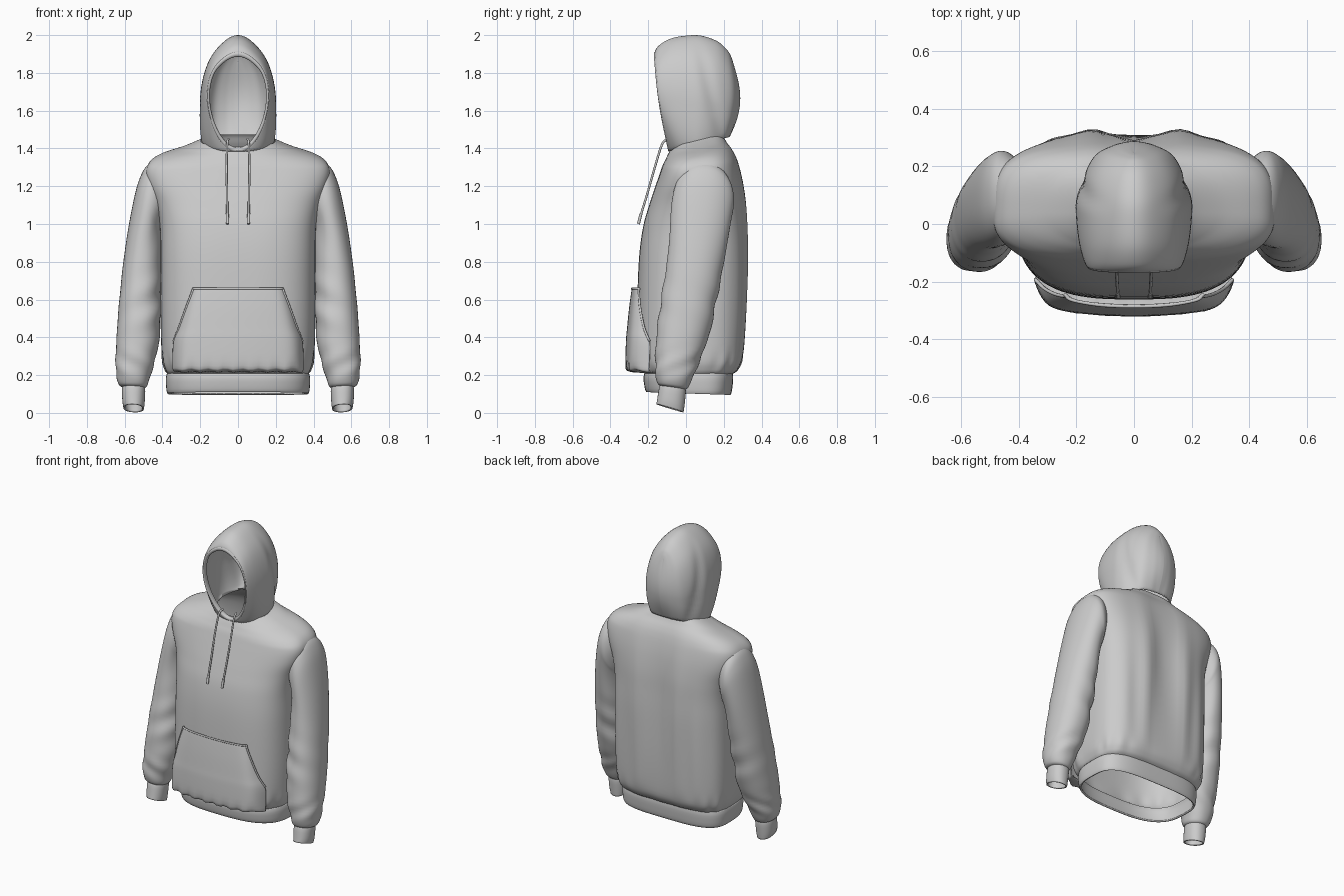
import bpy, bmesh, math
from mathutils import Vector

if "Cube" in bpy.data.objects:
    bpy.data.objects.remove(bpy.data.objects["Cube"])

def catmull(rows, steps):
    """Smoothly interpolate a list of number tuples."""
    out = []
    for i in range(len(rows) - 1):
        p0, p1 = rows[max(i - 1, 0)], rows[i]
        p2, p3 = rows[i + 1], rows[min(i + 2, len(rows) - 1)]
        for s in range(steps):
            t = s / steps
            out.append([0.5 * (2*b + (c - a)*t + (2*a - 5*b + 4*c - d)*t*t + (3*b - a - 3*c + d)*t**3)
                        for a, b, c, d in zip(p0, p1, p2, p3)])
    return out + [list(rows[-1])]

def power(v, n):
    return math.copysign(abs(v) ** (2 / n), v)

def bell(v, centre, width):
    return math.exp(-((v - centre) / width) ** 2)

def loft(name, rings, closed=True, thick=0, mirror=False, keep=None):
    """Skin a list of point rings with quads."""
    bm = bmesh.new()
    vs = [[bm.verts.new(p) for p in r] for r in rings]
    n = len(rings[0])
    for a, b in zip(vs, vs[1:]):
        for i in range(n if closed else n - 1):
            j = (i + 1) % n
            bm.faces.new((a[i], a[j], b[j], b[i]))
    if keep:
        bad = [f for f in bm.faces if not keep(f.calc_center_median())]
        bmesh.ops.delete(bm, geom=bad, context='FACES')
    bmesh.ops.remove_doubles(bm, verts=bm.verts, dist=1e-4)
    bmesh.ops.recalc_face_normals(bm, faces=bm.faces)
    me = bpy.data.meshes.new(name)
    bm.to_mesh(me)
    bm.free()
    ob = bpy.data.objects.new(name, me)
    bpy.context.collection.objects.link(ob)
    if mirror:
        ob.modifiers.new("Mirror", 'MIRROR')
    if thick:
        m = ob.modifiers.new("Thickness", 'SOLIDIFY')
        m.thickness, m.offset = thick, -1
    bpy.ops.object.select_all(action='DESELECT')
    bpy.context.view_layer.objects.active = ob
    ob.select_set(True)
    bpy.ops.object.shade_smooth_by_angle(angle=math.radians(50))
    return ob

N = 96

def body_ring(sec, folds=1):
    zf, zb, rx, yf, yb = sec
    ym, pts = 0.04, []
    for k in range(N):
        a = 2 * math.pi * k / N
        c, s = math.cos(a), math.sin(a)
        n = (3.5 if s > 0 else 2.9) - .8 * max(0, min(1, (zb - 1.33) / .1))
        x = rx * power(c, n)
        y = ym + (yb - ym if s > 0 else ym - yf) * power(s, n)
        t = (y - yf) / (yb - yf)
        z = zf + (zb - zf) * t
        # vertical back folds and gathers above the hem
        if s > 0:
            y += folds * s * (0.012 * bell(abs(x), 0.16, 0.07) - 0.025 * bell(x, 0, 0.07)) * bell(z, 0.95, 0.4)
            y += folds * s * 0.005 * math.sin(x * 42 + 1) * bell(z, 0.6, 0.4)
        g = 1 + folds * 0.010 * math.sin(17 * a) * bell(z, 0.26, 0.05)
        pts.append((x * g, ym + (y - ym) * g, z))
    return pts

# Torso with dropped shoulders, hem to neckline
torso = [(.205, .205, .372, -.215, .245), (.23, .23, .388, -.245, .275), (.30, .30, .403, -.26, .30),
         (.5, .5, .41, -.26, .312), (.8, .8, .41, -.25, .318), (.98, .98, .413, -.228, .315),
         (1.1, 1.1, .435, -.195, .31), (1.2, 1.21, .475, -.162, .297), (1.27, 1.295, .487, -.138, .28),
         (1.315, 1.355, .462, -.122, .262), (1.345, 1.395, .405, -.107, .243), (1.372, 1.43, .305, -.094, .22),
         (1.395, 1.46, .232, -.08, .203), (1.41, 1.475, .197, -.072, .19)]
loft("torso", [body_ring(s) for s in catmull(torso, 5)])

# Ribbed hem band
hem = [(.11, .095, .373, -.21, .235), (.13, .115, .379, -.218, .243), (.18, .18, .382, -.225, .25),
       (.21, .21, .376, -.22, .248)]
loft("hem_band", [body_ring(s, 0) for s in catmull(hem, 3)], thick=.012)

# Sleeves: outer x,z / inner x,z / y centre / y half depth / tilt
def sleeve_ring(sec, folds=1):
    ox, oz, ix, iz, yc, d, tilt = sec
    o, i = Vector((ox, 0, oz)), Vector((ix, 0, iz))
    pts = []
    for k in range(48):
        a = 2 * math.pi * k / 48
        c, s = power(math.cos(a), 2.2), power(math.sin(a), 2.2)
        p = (o + i) / 2 + (o - i) / 2 * c + Vector((0, yc + d * s, -tilt * d * s))
        # creases at the elbow and above the cuff
        w = .010 * math.sin(p.z * 36 + 2 * a) * bell(p.z, .58, .15) * (.5 - .4 * c)
        w += .005 * math.sin(p.z * 50 - 3 * a) * bell(p.z, .26, .07)
        w += .010 * math.sin(3 * a + 5 * p.z) * bell(p.z, 1.0, .15) * (.5 - .5 * c)
        pts.append(p + folds * w * Vector((c * .7, s, 0)))
    return pts

sleeve = [(.43, 1.335, .385, 1.0, .092, .135, 0), (.475, 1.315, .395, .98, .093, .155, 0),
          (.508, 1.27, .402, .955, .092, .164, 0), (.54, 1.18, .405, .93, .085, .163, 0),
          (.577, 1.0, .405, .85, .068, .155, 0), (.607, .8, .405, .70, .042, .15, 0),
          (.628, .6, .408, .54, .01, .145, .05), (.64, .45, .415, .40, -.015, .138, .1),
          (.647, .3, .438, .28, -.045, .118, .1), (.645, .2, .466, .19, -.063, .098, .12),
          (.63, .15, .48, .145, -.07, .082, .14), (.608, .135, .495, .13, -.07, .066, .14)]
loft("sleeve", [sleeve_ring(s) for s in catmull(sleeve, 6)], mirror=True)
cuff = [(.610, .145, .493, .14, -.069, .066, .14), (.614, .12, .491, .115, -.072, .071, .18),
        (.612, .06, .494, .055, -.08, .072, .25), (.606, .027, .498, .022, -.085, .072, .3)]
loft("cuff", [sleeve_ring(s, 0) for s in catmull(cuff, 3)], thick=.009, mirror=True)

# Hood rings, face opening to back: y top, y bottom, z top, z bottom, half width, bow, lower fullness, pear
def neck_plane(y):
    return 1.385 + .24 * (y + .085)

def hood_ring(sec):
    yt, yb, zt, zb, hw, bow, n, pear = sec
    pts = []
    for k in range(80):
        a = 2 * math.pi * k / 80
        c, s = math.cos(a), math.sin(a)
        if c < 0:
            c, s = power(c, n), power(s, n)
        z = (zt + zb) / 2 + (zt - zb) / 2 * c
        t = (zt - z) / (zt - zb)
        y = yt + (yb - yt) * t + bow * math.sin(math.pi * t)
        x = hw * s * (1 + pear * c) * (1 - .12 * bell(c, 1, .2))
        # soft dent folds on the hood sides
        x *= 1 - .06 * bell(y, .13 + .25 * (1.7 - z), .035) * abs(s)
        pts.append((x, y, max(z, neck_plane(y))))
    return pts

hood = [(-.160, -.085, 1.90, 1.39, .157, -.012, 2, .13), (-.164, -.088, 1.915, 1.38, .165, -.012, 2, .12),
        (-.14, -.07, 1.948, 1.35, .180, 0, 2.3, .05), (-.08, -.03, 1.982, 1.32, .192, 0, 2.7, 0),
        (0, .03, 1.997, 1.29, .200, 0, 3, -.02), (.08, .075, 1.997, 1.28, .200, .005, 3, -.03),
        (.165, .12, 1.968, 1.30, .178, .02, 3, -.03), (.215, .158, 1.925, 1.32, .135, .05, 3, -.03),
        (.235, .185, 1.895, 1.36, .075, .06, 2.6, 0), (.245, .195, 1.87, 1.39, .03, .062, 2.3, 0),
        (.247, .20, 1.86, 1.40, 0, .062, 2, 0)]
loft("hood", [hood_ring(s) for s in catmull(hood, 5)], thick=.008,
     keep=lambda p: p.z > neck_plane(p.y) + 1e-4)

# Hood rim hem
rim = [(-.145, -.07, 1.888, 1.405, .148, -.008, 2, .14), (-.164, -.09, 1.886, 1.403, .149, -.012, 2, .14),
       (-.170, -.094, 1.904, 1.386, .160, -.012, 2, .13), (-.150, -.078, 1.925, 1.37, .166, -.008, 2, .12)]
loft("hood_rim", [hood_ring(s) for s in catmull(rim, 3)])

# Kangaroo pocket: z, half width, centre y, edge wrap, corner wrap
pocket = [(.215, .335, -.235, .03, .03), (.222, .343, -.295, .035, .07), (.25, .347, -.319, .035, .09),
          (.38, .342, -.318, .035, .09), (.45, .313, -.312, .03, .06), (.55, .277, -.302, .025, .035),
          (.64, .243, -.29, .02, .02), (.66, .238, -.286, .02, .02)]
rings = []
for z, w, y, e, f in catmull(pocket, 4):
    row = []
    for k in range(41):
        u = math.sin((k / 20 - 1) * math.pi / 2)
        pleat = .004 * math.sin(u * 24) * bell(z, .23, .03)
        row.append((u * w, y + e * u * u + f * u ** 12 + pleat, z + pleat))
    rings.append(row)
loft("pocket", rings, closed=False, thick=.008)

def cord(name, points, radius):
    cu = bpy.data.curves.new(name, 'CURVE')
    cu.dimensions, cu.bevel_depth, cu.bevel_resolution, cu.use_fill_caps = '3D', radius, 3, True
    sp = cu.splines.new('POLY')
    pts = catmull(points, 6)
    sp.points.add(len(pts) - 1)
    for p, co in zip(sp.points, pts):
        p.co = (*co, 1)
    bpy.context.collection.objects.link(bpy.data.objects.new(name, cu))

# Drawstrings with tips, and raised welts on the pocket edges
for s, side in ((-1, "left"), (1, "right")):
    cord("drawstring_" + side, [(s*.05, -.09, 1.45), (s*.057, -.125, 1.425), (s*.06, -.165, 1.30),
                                (s*.058, -.208, 1.15), (s*.056, -.245, 1.03)], .006)
    cord("drawstring_tip_" + side, [(s*.057, -.238, 1.055), (s*.055, -.252, 1.0)], .008)
    cord("pocket_welt_" + side, [(s*w, y + e + f, z) for z, w, y, e, f in pocket[3:]], .006)
cord("pocket_top_welt", [(u * .238, -.286 + .02*u*u + .02*u**12, .658) for u in (-1, -.9, -.5, 0, .5, .9, 1)], .006)
